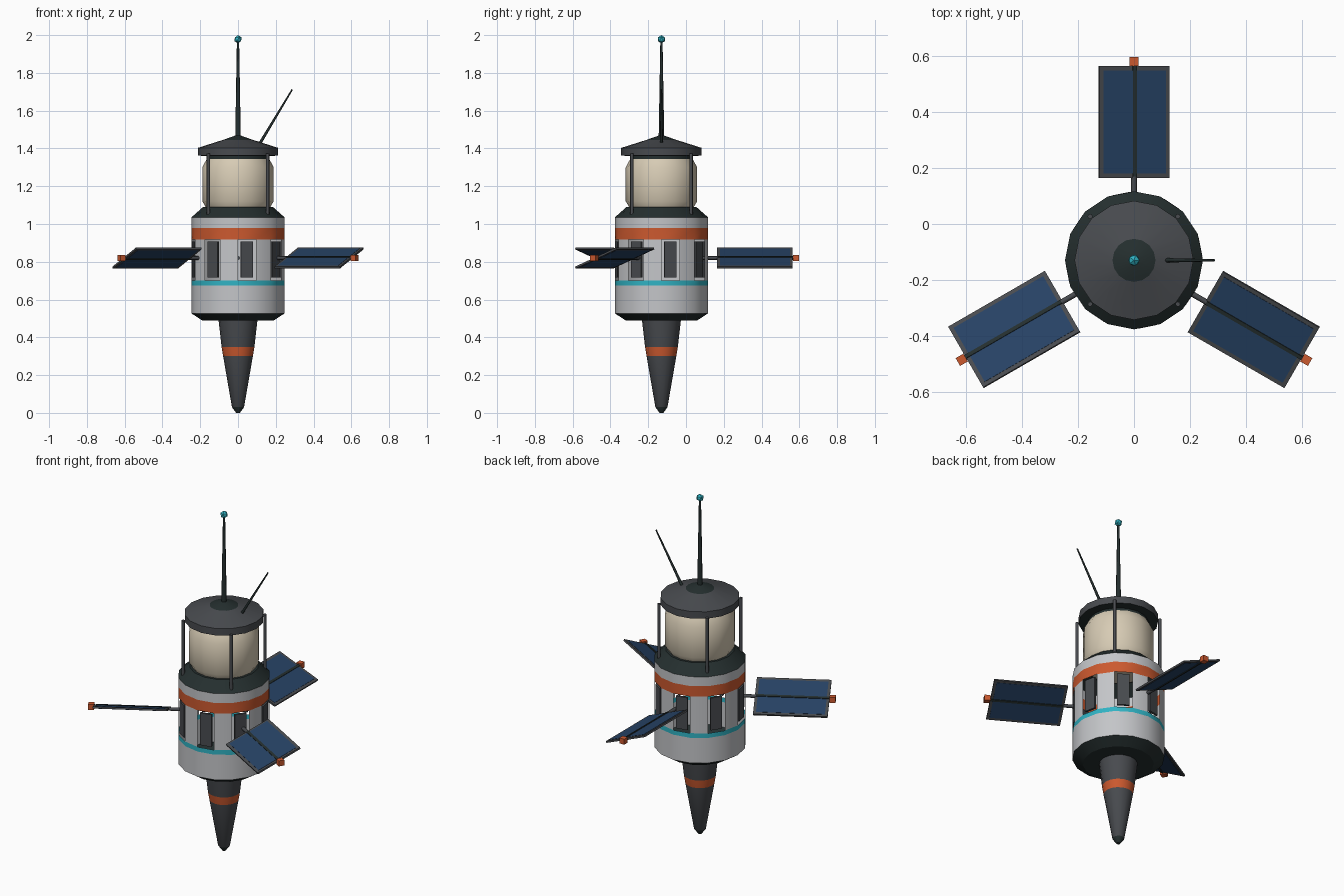
import bpy, bmesh, math
from mathutils import Matrix, Vector

cube = bpy.data.objects.get("Cube")
if cube:
    bpy.data.objects.remove(cube, do_unlink=True)

AXIS = Matrix.Translation((0, -0.13, 0))


def material(name, r, g, b):
    m = bpy.data.materials.new(name)
    m.use_nodes = True
    m.diffuse_color = (r, g, b, 1)
    bsdf = m.node_tree.nodes["Principled BSDF"]
    bsdf.inputs["Base Color"].default_value = (r, g, b, 1)
    bsdf.inputs["Roughness"].default_value = 0.7
    return m


WHITE = material("hull white", 0.55, 0.56, 0.58)
GREY = material("dark grey", 0.065, 0.07, 0.078)
BLACK = material("green black", 0.018, 0.028, 0.028)
CREAM = material("cream", 0.68, 0.60, 0.46)
ORANGE = material("orange", 0.60, 0.10, 0.028)
TEAL = material("teal", 0.03, 0.45, 0.55)
BLUE = material("panel blue", 0.02, 0.055, 0.13)


def finish(name, bm, mats, matrix=Matrix(), smooth=None):
    mesh = bpy.data.meshes.new(name)
    bm.to_mesh(mesh)
    bm.free()
    for m in mats:
        mesh.materials.append(m)
    ob = bpy.data.objects.new(name, mesh)
    bpy.context.collection.objects.link(ob)
    ob.matrix_world = AXIS @ matrix
    if smooth:
        bpy.ops.object.select_all(action="DESELECT")
        ob.select_set(True)
        bpy.context.view_layer.objects.active = ob
        bpy.ops.object.shade_smooth_by_angle(angle=math.radians(smooth))
    return ob


def lathe(name, profile, bands, sides=16, smooth=30, hole_band=None):
    """Turn (radius, z) points about z; one material per band, closed ends."""
    bm = bmesh.new()
    rings = []
    for r, z in profile:
        rings.append([bm.verts.new((r * math.cos(a), r * math.sin(a), z))
                      for a in (math.tau * i / sides for i in range(sides))])
    mats = list(dict.fromkeys(bands))
    for k, mat in enumerate(bands):
        for i in range(sides):
            if k == hole_band and i % 2 == 0:
                continue
            j = (i + 1) % sides
            f = bm.faces.new((rings[k][i], rings[k][j], rings[k + 1][j], rings[k + 1][i]))
            f.material_index = mats.index(mat)
    bm.faces.new(rings[0][::-1]).material_index = mats.index(bands[0])
    bm.faces.new(rings[-1]).material_index = mats.index(bands[-1])
    return finish(name, bm, mats, smooth=smooth)


def box(name, size, centre, mat, matrix=Matrix()):
    bm = bmesh.new()
    bmesh.ops.create_cube(bm, size=1, matrix=Matrix.Translation(centre) @ Matrix.Diagonal((*size, 1)))
    return finish(name, bm, [mat], matrix)


def rod(name, start, end, r1, r2, mat, matrix=Matrix(), sides=8):
    a, b = Vector(start), Vector(end)
    bm = bmesh.new()
    bmesh.ops.create_cone(bm, cap_ends=True, segments=sides, radius1=r1, radius2=r2, depth=(b - a).length)
    turn = (b - a).to_track_quat("Z", "Y").to_matrix().to_4x4()
    return finish(name, bm, [mat], matrix @ Matrix.Translation((a + b) / 2) @ turn, smooth=50)


# Tapered lower spike with painted band
lathe("lower_spike",
      [(0.01, 0), (0.032, 0.03), (0.079, 0.302), (0.087, 0.35), (0.104, 0.5)],
      [BLACK, GREY, ORANGE, GREY])

# Main hull shell, alternate facets open for the windows
lathe("hull",
      [(0.19, 0.49), (0.247, 0.527), (0.247, 0.675), (0.247, 0.702), (0.247, 0.918),
       (0.247, 0.98), (0.247, 1.035), (0.185, 1.09)],
      [BLACK, WHITE, TEAL, WHITE, ORANGE, WHITE, BLACK], hole_band=3)

# Window plates set in the openings
for i in range(8):
    turn = Matrix.Rotation(math.radians(11.25 + 45 * i), 4, "Z")
    box("window", (0.012, 0.066, 0.19), (0.237, 0, 0.812), GREY, turn)

# Upper cabin
lathe("upper_cabin",
      [(0.165, 1.08), (0.189, 1.12), (0.189, 1.30), (0.165, 1.345)],
      [CREAM] * 3, smooth=45)

# Roof with dark hub and underside
lathe("roof",
      [(0.163, 1.338), (0.163, 1.36), (0.213, 1.362), (0.213, 1.403), (0.077, 1.446), (0.015, 1.468)],
      [BLACK, BLACK, GREY, GREY, BLACK])

# Posts carrying the roof
for i in range(4):
    turn = Matrix.Rotation(math.radians(45 + 90 * i), 4, "Z")
    rod("roof_post", (0.222, 0, 1.05), (0.222, 0, 1.372), 0.009, 0.009, GREY, turn)

# Antennas
rod("main_antenna", (0, 0, 1.44), (0, 0, 1.965), 0.015, 0.006, BLACK)
rod("side_antenna", (0.115, 0, 1.425), (0.287, 0, 1.712), 0.008, 0.004, BLACK)
bm = bmesh.new()
bmesh.ops.create_icosphere(bm, subdivisions=1, radius=0.022)
finish("antenna_light", bm, [TEAL], Matrix.Translation((0, 0, 1.978)))

# Three tilted solar wings
for azimuth in (90, 210, 330):
    place = Matrix.Rotation(math.radians(azimuth), 4, "Z") @ Matrix.Translation((0, 0, 0.82))
    tilt = place @ Matrix.Rotation(math.radians(22), 4, "X")
    rod("wing_strut", (0.215, 0, 0), (0.42, 0, 0), 0.01, 0.01, GREY, place)
    box("wing_frame", (0.4, 0.27, 0.01), (0.495, 0, 0), GREY, tilt)
    for side in (1, -1):
        box("solar_panel", (0.37, 0.24, 0.002), (0.495, 0, 0.0055 * side), BLUE, tilt)
    box("wing_rib", (0.4, 0.014, 0.02), (0.5, 0, 0), BLACK, tilt)
    box("wing_tip", (0.032, 0.032, 0.032), (0.712, 0, 0), ORANGE, place)
